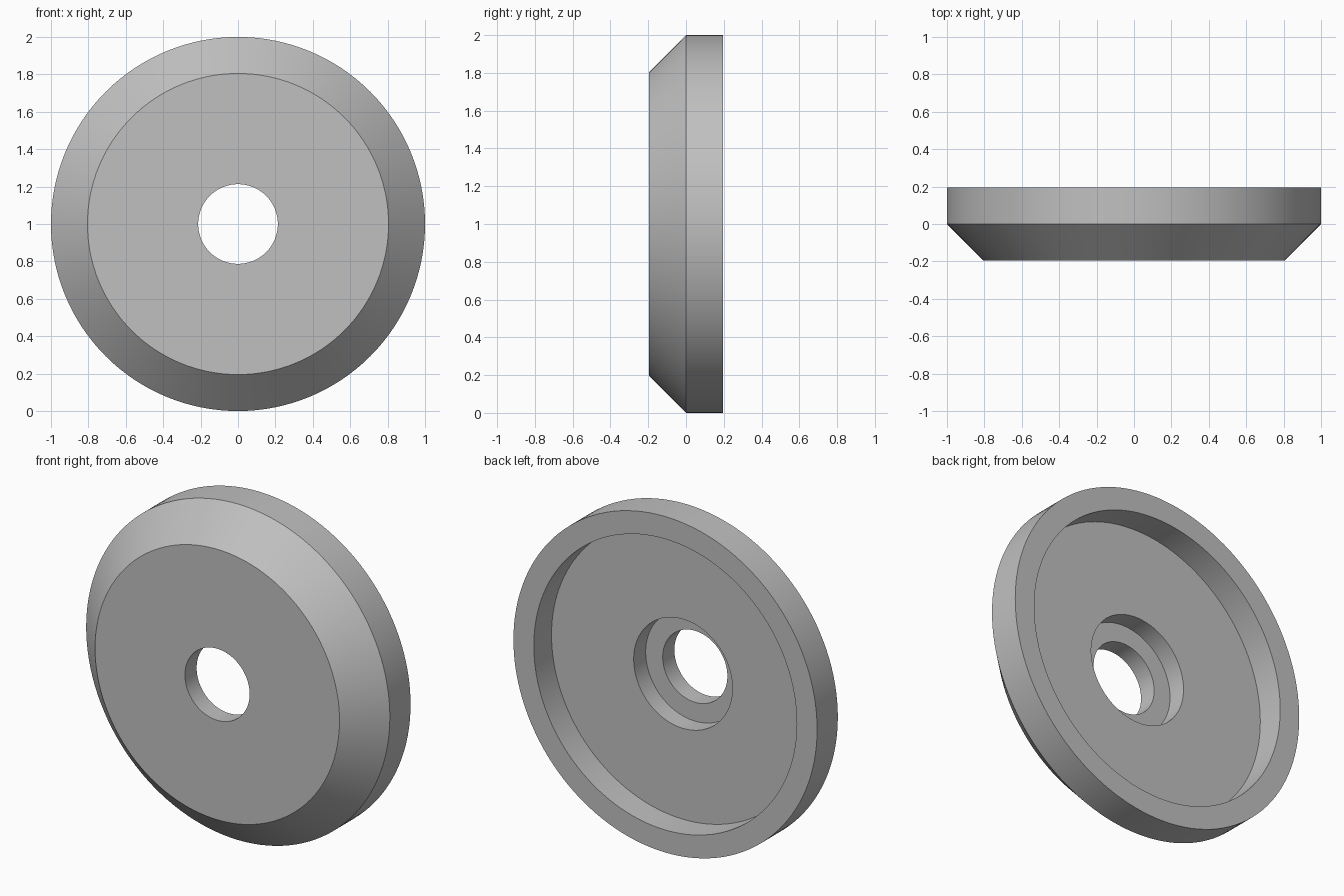
import bpy, bmesh, math

if "Cube" in bpy.data.objects:
    bpy.data.objects.remove(bpy.data.objects["Cube"])

SEGMENTS = 128

# Plain grey material
grey = bpy.data.materials.new("grey")
grey.diffuse_color = (0.53, 0.53, 0.53, 1)
grey.use_nodes = True
grey.node_tree.nodes["Principled BSDF"].inputs["Base Color"].default_value = grey.diffuse_color

# Closed cross-section of the wheel: (radius, y)
profile = [
    (0.213, -0.195), (0.805, -0.195),  # front face
    (1.0, 0.0), (1.0, 0.195),          # bevel and outer wall
    (0.866, 0.195), (0.866, 0.028),    # back rim and recess
    (0.325, 0.028), (0.325, -0.085),   # recess floor and counterbore
    (0.213, -0.085),                   # counterbore floor, then bore
]

# Revolve the section about the y axis
bm = bmesh.new()
rings = []
for i in range(SEGMENTS):
    a = 2 * math.pi * i / SEGMENTS
    rings.append([bm.verts.new((r * math.cos(a), y, 1 + r * math.sin(a)))
                  for r, y in profile])
n = len(profile)
for i in range(SEGMENTS):
    a, b = rings[i], rings[(i + 1) % SEGMENTS]
    for j in range(n):
        k = (j + 1) % n
        bm.faces.new((a[j], a[k], b[k], b[j]))
bmesh.ops.recalc_face_normals(bm, faces=bm.faces)

mesh = bpy.data.meshes.new("bevelled_disc")
bm.to_mesh(mesh)
bm.free()
mesh.materials.append(grey)
disc = bpy.data.objects.new("bevelled_disc", mesh)
bpy.context.collection.objects.link(disc)

# Smooth walls with crisp edges
bpy.context.view_layer.objects.active = disc
disc.select_set(True)
bpy.ops.object.shade_smooth_by_angle(angle=math.radians(30))
